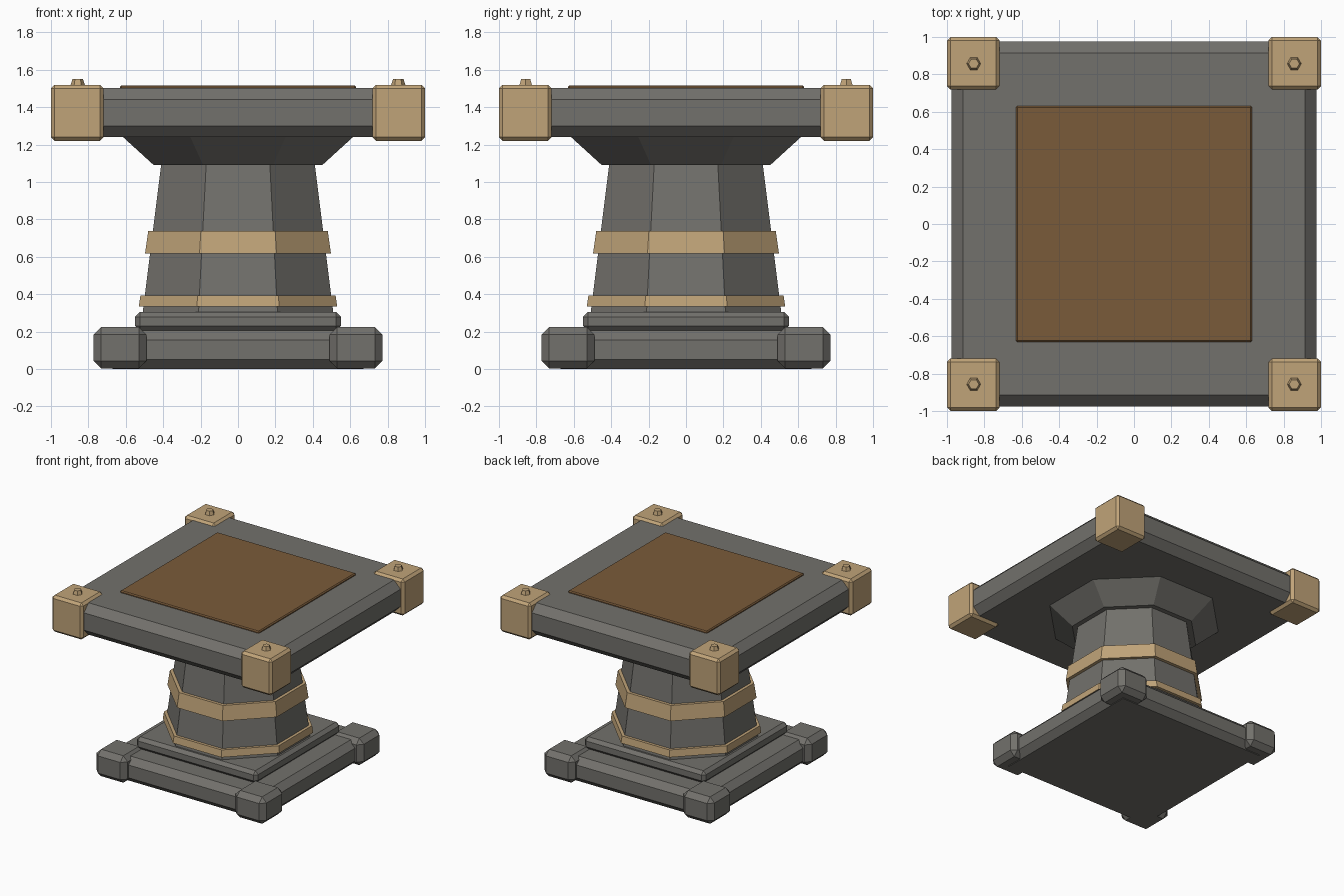
import bpy
import math

cube = bpy.data.objects.get("Cube")
if cube:
    bpy.data.objects.remove(cube, do_unlink=True)


def make_material(name, rgb):
    mat = bpy.data.materials.new(name)
    mat.use_nodes = True
    color = (*rgb, 1.0)
    mat.diffuse_color = color
    mat.node_tree.nodes["Principled BSDF"].inputs["Base Color"].default_value = color
    return mat


stone = make_material("grey stone", (0.17, 0.165, 0.15))
brass = make_material("pale brass", (0.53, 0.37, 0.19))
wood = make_material("brown wood", (0.195, 0.105, 0.042))


def block(name, mat, half, bottom, top, chamfer, x=0, y=0):
    """Square block with chamfered edges."""
    bpy.ops.mesh.primitive_cube_add(size=1, location=(x, y, (bottom + top) / 2))
    obj = bpy.context.object
    obj.name = name
    obj.scale = (half * 2, half * 2, top - bottom)
    bpy.ops.object.transform_apply(location=False, rotation=False, scale=True)
    bevel = obj.modifiers.new("chamfer", 'BEVEL')
    bevel.width = chamfer
    bevel.segments = 1
    obj.data.materials.append(mat)
    return obj


def taper(name, mat, low, high, bottom, top, sides=8, x=0, y=0):
    """Tapered prism; low and high are centre-to-flat distances."""
    to_corner = 1 / math.cos(math.pi / sides)
    bpy.ops.mesh.primitive_cone_add(
        vertices=sides, radius1=low * to_corner, radius2=high * to_corner,
        depth=top - bottom, location=(x, y, (bottom + top) / 2),
        rotation=(0, 0, math.pi / sides))
    obj = bpy.context.object
    obj.name = name
    obj.data.materials.append(mat)
    return obj


# Stepped base
block("base_slab", stone, 0.72, 0.0, 0.205, 0.05)
block("base_plinth", stone, 0.55, 0.205, 0.305, 0.026)

# Octagonal column with brass bands and a flared capital
taper("column", stone, 0.51, 0.41, 0.3, 1.1)
taper("lower_band", brass, 0.53, 0.522, 0.335, 0.392)
taper("upper_band", brass, 0.497, 0.48, 0.617, 0.737)
taper("capital", stone, 0.45, 0.62, 1.09, 1.245)

# Table top with an inlaid panel
block("table_top", stone, 0.975, 1.24, 1.502, 0.06)
block("wood_panel", wood, 0.632, 1.48, 1.517, 0.008)

# Feet, corner caps and bolts
corners = {"front_right": (-1, -1), "front_left": (1, -1),
           "back_right": (-1, 1), "back_left": (1, 1)}
for place, (sx, sy) in corners.items():
    block(place + "_foot", stone, 0.141, 0.004, 0.225, 0.04, 0.631 * sx, 0.631 * sy)
    block(place + "_cap", brass, 0.141, 1.22, 1.52, 0.02, 0.859 * sx, 0.859 * sy)
    bolt = taper(place + "_bolt", brass, 0.034, 0.024, 1.515, 1.552, 6,
                 0.857 * sx, 0.857 * sy)
    # corner of the hexagon points sideways
    bolt.rotation_euler.z = math.pi / 2
